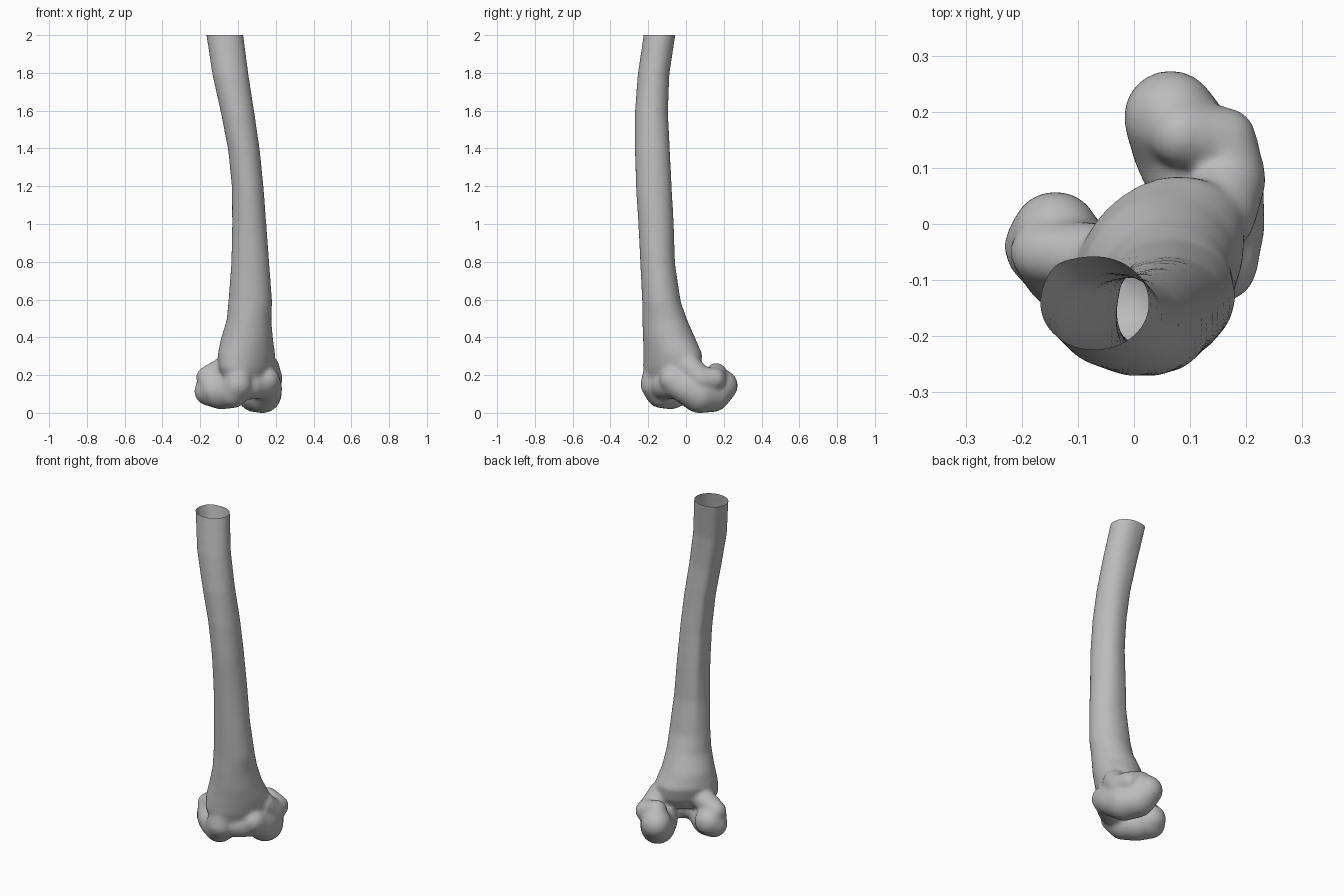
import bpy, bmesh, math
from mathutils import Vector, Matrix

if "Cube" in bpy.data.objects:
    bpy.data.objects.remove(bpy.data.objects["Cube"], do_unlink=True)

bone_grey = bpy.data.materials.new("bone_grey")
bone_grey.use_nodes = True
colour = (0.5, 0.5, 0.5, 1)
bone_grey.diffuse_color = colour
bone_grey.node_tree.nodes["Principled BSDF"].inputs["Base Color"].default_value = colour

bm = bmesh.new()
SIDES = 40
RIDGE = math.radians(135)   # direction the rear ridge faces
WIDE = math.radians(49)     # direction of the widest axis near the joint


def ring(z, cx, cy, a, b, angle=0.0, ridge=0.0):
    """Oval cross-section with an optional rear ridge."""
    verts = []
    for i in range(SIDES):
        t = math.tau * i / SIDES
        r = a * b / math.hypot(b * math.cos(t - angle), a * math.sin(t - angle))
        r += ridge * math.exp(-((t - RIDGE) / 0.28) ** 2)
        verts.append(bm.verts.new((cx + r * math.cos(t), cy + r * math.sin(t), z)))
    return verts


def ball(p, r):
    bmesh.ops.create_icosphere(bm, subdivisions=3, radius=r,
                               matrix=Matrix.Translation(p))


def lobe(points, steps=5):
    """Overlapping balls swept along a path of (x, y, z, radius)."""
    for p, q in zip(points, points[1:]):
        for i in range(steps + 1):
            v = Vector(p).lerp(Vector(q), i / steps)
            ball(v.xyz, v.w)


# Shaft, bowed forward and flaring towards the joint
sections = [
    ring(2.10, -0.088, -0.130, 0.099, 0.083, 0, 0.006),
    ring(2.00, -0.068, -0.142, 0.098, 0.084, 0, 0.008),
    ring(1.80, -0.040, -0.172, 0.096, 0.084, 0, 0.008),
    ring(1.60, -0.002, -0.183, 0.089, 0.088, 0, 0.010),
    ring(1.40, 0.032, -0.178, 0.084, 0.093, 0, 0.012),
    ring(1.20, 0.052, -0.170, 0.084, 0.095, 0, 0.012),
    ring(1.00, 0.060, -0.158, 0.091, 0.094, 0, 0.012),
    ring(0.80, 0.065, -0.150, 0.101, 0.092, 0, 0.010),
    ring(0.60, 0.065, -0.130, 0.116, 0.102, 0, 0.005),
    ring(0.50, 0.058, -0.112, 0.122, 0.116, WIDE),
    ring(0.40, 0.047, -0.088, 0.144, 0.134, WIDE),
    ring(0.32, 0.045, -0.070, 0.172, 0.136, WIDE),
    ring(0.25, 0.045, -0.075, 0.175, 0.120, WIDE),
    ring(0.18, 0.045, -0.085, 0.140, 0.090, WIDE),
]
for upper, lower in zip(sections, sections[1:]):
    for i in range(SIDES):
        j = (i + 1) % SIDES
        bm.faces.new((upper[i], lower[i], lower[j], upper[j]))
bm.faces.new(sections[0])
bm.faces.new(sections[-1][::-1])

# Rear knuckle of the joint, with its side bump
lobe([(0.065, 0.190, 0.155, 0.085), (0.090, 0.140, 0.108, 0.095),
      (0.130, 0.070, 0.110, 0.102), (0.150, 0.000, 0.140, 0.085),
      (0.150, -0.070, 0.185, 0.072)])
lobe([(0.150, 0.020, 0.250, 0.070), (0.172, 0.080, 0.190, 0.065),
      (0.160, 0.150, 0.190, 0.060), (0.085, 0.160, 0.215, 0.060)])

# Front knuckle of the joint, with its side bump
lobe([(-0.140, -0.020, 0.145, 0.080), (-0.155, -0.040, 0.125, 0.077),
      (-0.090, -0.080, 0.118, 0.090), (-0.030, -0.130, 0.120, 0.086),
      (0.000, -0.165, 0.160, 0.077), (0.005, -0.150, 0.250, 0.072)])
lobe([(-0.120, -0.080, 0.130, 0.078), (-0.165, -0.050, 0.200, 0.057),
      (-0.080, -0.060, 0.240, 0.065)])

# Groove floor between the knuckles
lobe([(0.000, -0.130, 0.150, 0.075), (0.065, -0.105, 0.160, 0.080),
      (0.145, -0.050, 0.160, 0.075)])

bmesh.ops.recalc_face_normals(bm, faces=bm.faces)
mesh = bpy.data.meshes.new("leg_bone")
bm.to_mesh(mesh)
bm.free()
bone = bpy.data.objects.new("leg_bone", mesh)
bpy.context.collection.objects.link(bone)

# Fuse everything into one smooth skin
fuse = bone.modifiers.new("fuse", "REMESH")
fuse.mode = "VOXEL"
fuse.voxel_size = 0.01
soften = bone.modifiers.new("soften", "SMOOTH")
soften.factor = 0.5
soften.iterations = 14
skin = bpy.data.meshes.new_from_object(
    bone.evaluated_get(bpy.context.evaluated_depsgraph_get()))
bone.modifiers.clear()
bone.data = skin

# Cut the shaft open at the top
bm = bmesh.new()
bm.from_mesh(skin)
low = min(v.co.z for v in bm.verts)
bmesh.ops.translate(bm, verts=bm.verts, vec=(0, 0, -low))
bmesh.ops.bisect_plane(bm, geom=bm.verts[:] + bm.edges[:] + bm.faces[:],
                       plane_co=(0, 0, 2), plane_no=(0, 0, 1), clear_outer=True)
for f in bm.faces:
    f.smooth = True
bm.to_mesh(skin)
bm.free()
skin.materials.clear()
skin.materials.append(bone_grey)
